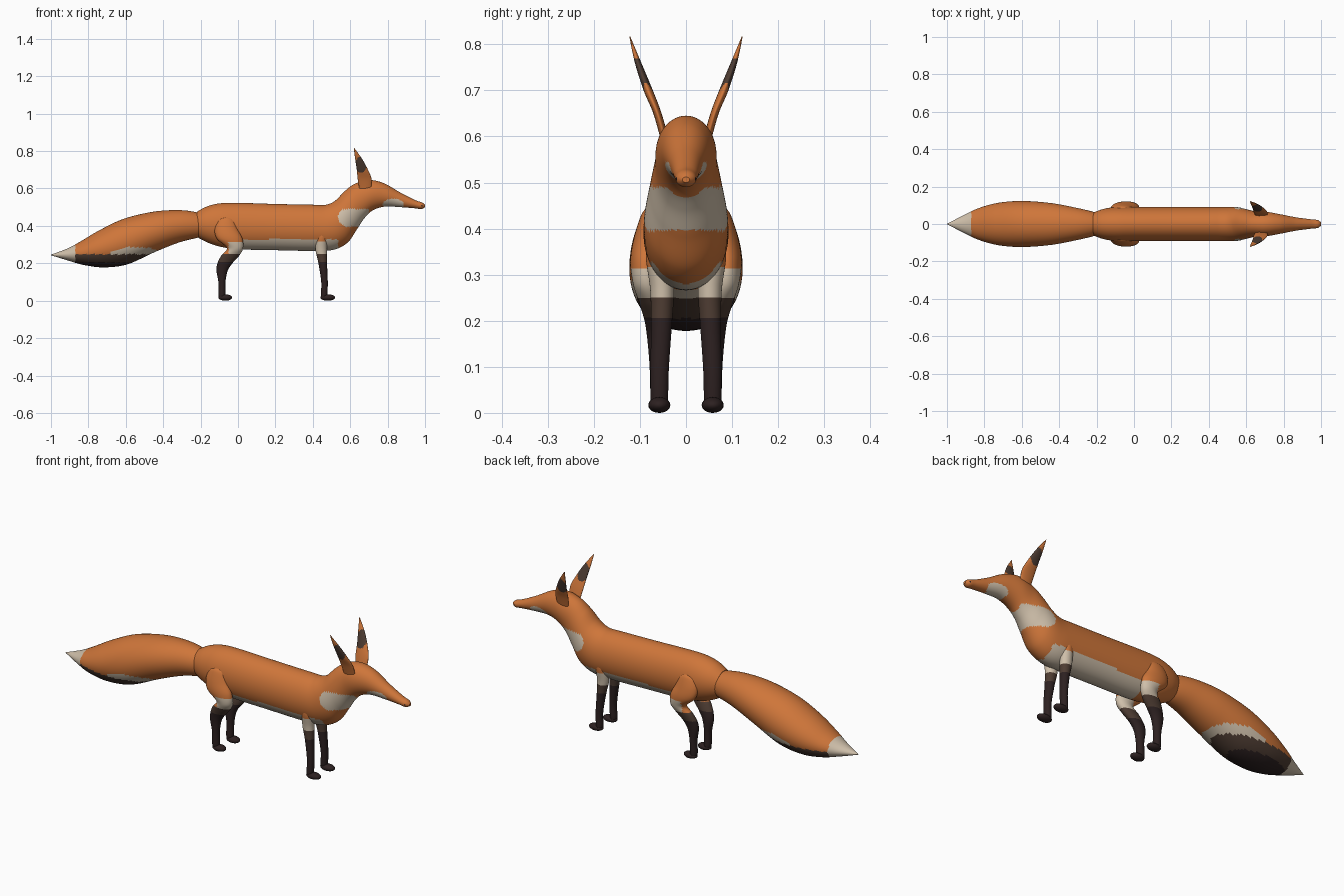
import bpy, bmesh, math
from mathutils import Vector

if "Cube" in bpy.data.objects:
    bpy.data.objects.remove(bpy.data.objects["Cube"])

# Colours
PALETTE = [("orange fur", (0.62, 0.18, 0.042)), ("cream fur", (0.62, 0.52, 0.40)),
           ("brown fur", (0.075, 0.045, 0.032)), ("black fur", (0.026, 0.015, 0.015))]
ORANGE, CREAM, BROWN, BLACK = range(4)
MATS = []
for name, rgb in PALETTE:
    m = bpy.data.materials.new(name)
    m.diffuse_color = (*rgb, 1)
    m.use_nodes = True
    m.node_tree.nodes["Principled BSDF"].inputs["Base Color"].default_value = m.diffuse_color
    MATS.append(m)


def upright(xt, zt, xb, zb, w):
    """Ring from a top point, a bottom point and a half width."""
    return [(xt + xb) / 2, 0, (zt + zb) / 2, (xt - xb) / 2, 0, (zt - zb) / 2, 0, w, 0]


def level(z, x0, x1, y, w):
    """Horizontal ring for limbs and ears."""
    return [(x0 + x1) / 2, y, z, (x1 - x0) / 2, 0, 0, 0, w, 0]


def spline(p0, p1, p2, p3, t):
    return [b + 0.5 * t * (c - a + t * (2 * a - 5 * b + 4 * c - d + t * (3 * (b - c) + d - a)))
            for a, b, c, d in zip(p0, p1, p2, p3)]


def finish(name, bm, rule, mirror):
    bmesh.ops.recalc_face_normals(bm, faces=bm.faces)
    for f in bm.faces:
        f.smooth = len(f.verts) <= 4
        f.material_index = rule(f.calc_center_median())
    mesh = bpy.data.meshes.new(name)
    bm.to_mesh(mesh)
    bm.free()
    for m in MATS:
        mesh.materials.append(m)
    ob = bpy.data.objects.new(name, mesh)
    bpy.context.collection.objects.link(ob)
    if mirror:
        mod = ob.modifiers.new("mirror", 'MIRROR')
        mod.use_axis = (False, True, False)
        mod.use_clip = False
    return ob


def ball(bm, centre, size):
    made = bmesh.ops.create_uvsphere(bm, u_segments=20, v_segments=12, radius=1)
    for v in made["verts"]:
        v.co = Vector(centre) + Vector(a * b for a, b in zip(v.co, size))
        v.co.z = max(v.co.z, 0)


def loft(name, rings, rule, segs=32, steps=10, mirror=False, paw=None):
    """Smooth skin through elliptical rings."""
    bm = bmesh.new()
    pts = [rings[0]] + rings + [rings[-1]]
    dense = [spline(*pts[i:i + 4], s / steps) for i in range(len(rings) - 1) for s in range(steps)]
    dense.append(rings[-1])
    loops = []
    for r in dense:
        c, a, b = Vector(r[:3]), Vector(r[3:6]), Vector(r[6:])
        loops.append([bm.verts.new(c + a * math.cos(k * math.tau / segs) + b * math.sin(k * math.tau / segs))
                      for k in range(segs)])
    for p, q in zip(loops, loops[1:]):
        for k in range(segs):
            n = (k + 1) % segs
            bm.faces.new((p[k], p[n], q[n], q[k]))
    bm.faces.new(loops[0])
    bm.faces.new(loops[-1])
    if paw:
        ball(bm, *paw)
    return finish(name, bm, rule, mirror)


def oval(p, x, z, rx, rz):
    return ((p.x - x) / rx) ** 2 + ((p.z - z) / rz) ** 2 < 1


# Body, neck and head in one skin, with cream belly, chest and cheeks
def body_colour(p):
    belly = p.z < 0.328 and 0.0 < p.x < 0.535
    chest = 0.396 < p.z < 0.49 and (p.x > 0.6 or oval(p, 0.595, 0.445, 0.06, 0.052)) and p.x < 0.70
    cheek = oval(p, 0.83, 0.515, 0.056, 0.03)
    return CREAM if belly or chest or cheek else ORANGE


loft("body", [upright(*s) for s in (
    (-.22, .475, -.21, .335, .062), (-.17, .502, -.16, .31, .08), (-.1, .52, -.1, .29, .09),
    (0, .523, 0, .275, .092), (.2, .517, .2, .27, .092), (.4, .513, .4, .266, .092),
    (.47, .513, .51, .272, .092), (.52, .535, .585, .31, .09), (.57, .585, .635, .38, .078),
    (.625, .625, .675, .44, .068), (.70, .645, .72, .483, .065), (.78, .628, .785, .503, .052),
    (.87, .577, .87, .5, .035), (.95, .537, .945, .494, .025), (.985, .525, .98, .49, .021),
    (1.0, .512, 1.0, .5, .008))], body_colour, segs=72, steps=12)


# Tail with cream tip and dark underside
def tail_colour(p):
    if p.x < -0.87:
        return CREAM
    if p.z < 0.248 and p.x < -0.47:
        return BLACK if p.z < 0.205 else BROWN
    return CREAM if oval(p, -0.545, 0.245, 0.14, 0.042) else ORANGE


loft("tail", [upright(*s) for s in (
    (-.17, .45, -.17, .355, .045), (-.21, .47, -.21, .338, .063), (-.31, .484, -.31, .313, .087),
    (-.45, .476, -.44, .262, .112), (-.61, .438, -.59, .195, .123), (-.74, .377, -.715, .178, .113),
    (-.84, .318, -.82, .19, .085), (-.91, .28, -.9, .212, .05), (-1, .246, -1, .243, .001))],
    tail_colour, segs=72, steps=14)


# Legs with cream, brown and black bands
def leg_colour(p):
    if p.z < 0.205:
        return BLACK
    if p.z < 0.25:
        return BROWN
    return CREAM if p.z < 0.315 and p.x > -0.05 else ORANGE


loft("front_leg", [level(*s) for s in (
    (.39, .44, .455, .07, .01), (.34, .42, .475, .06, .027), (.27, .415, .475, .052, .026),
    (.2, .43, .476, .053, .023), (.1, .445, .48, .057, .02), (.035, .443, .478, .058, .019),
    (.012, .447, .475, .058, .016))], leg_colour, steps=14, mirror=True,
    paw=((.48, .058, .017), (.04, .024, .017)))

loft("hind_leg", [level(*s) for s in (
    (.447, -.075, -.045, .075, .008), (.43, -.108, -.02, .075, .022), (.38, -.125, 0, .082, .031),
    (.33, -.112, .024, .089, .032), (.28, -.06, .027, .085, .03), (.24, -.09, .006, .075, .027),
    (.2, -.11, -.03, .066, .024), (.16, -.115, -.055, .062, .022), (.1, -.105, -.067, .06, .019),
    (.035, -.105, -.067, .058, .019), (.012, -.1, -.07, .058, .016))],
    leg_colour, steps=12, mirror=True, paw=((-.068, .058, .017), (.037, .024, .017)))

# Ears with brown patch
loft("ear", [level(*s) for s in (
    (.59, .65, .712, .045, .009), (.65, .64, .714, .062, .009), (.70, .635, .695, .082, .01),
    (.76, .626, .662, .104, .007), (.817, .619, .621, .122, .001))],
    lambda p: BROWN if oval(p, 0.657, 0.727, 0.03, 0.043) else ORANGE, steps=14, mirror=True)

# Nostrils
bm = bmesh.new()
ball(bm, (.98, .016, .508), (.008, .006, .007))
finish("nostril", bm, lambda p: BLACK, True)
